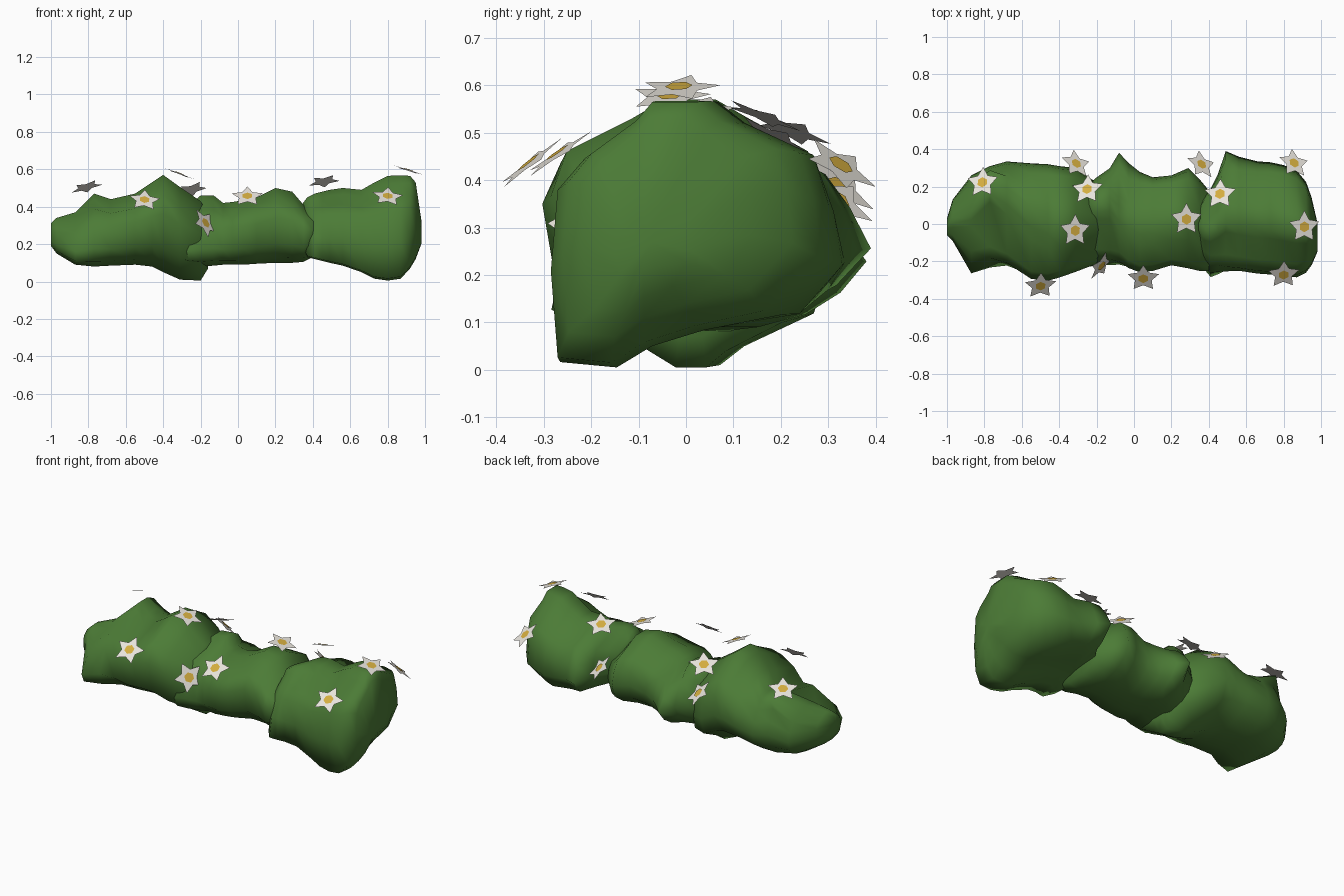
import bpy, bmesh, math
from mathutils import Vector


def material(name, rgb):
    m = bpy.data.materials.new(name)
    m.diffuse_color = (*rgb, 1)
    return m


LEAF = material("leaf green", (0.072, 0.20, 0.037))
PETAL = material("petal white", (0.80, 0.77, 0.71))
POLLEN = material("pollen yellow", (0.66, 0.42, 0.05))

# Bush cross-sections: u across (-1..1), v up (0..1)
ROUND = [(-.8, .07), (-.32, 0), (.32, 0), (.72, .08), (.92, .22), (1, .42), (.97, .62),
         (.85, .79), (.38, .93), (.15, 1), (-.2, 1), (-.42, .92), (-.85, .79), (-1, .6),
         (-.98, .25)]
SLANTED = [(-.95, .02), (-.55, 0), (-.3, .08), (.1, .14), (.86, .2), (1, .4), (.97, .62),
           (.88, .8), (.38, .92), (.18, 1), (-.22, 1), (-.36, .92), (-.75, .78),
           (-.95, .66), (-1, .35)]


def finish(bm, name, mats, smooth):
    me = bpy.data.meshes.new(name)
    bm.to_mesh(me)
    bm.free()
    for m in mats:
        me.materials.append(m)
    for p in me.polygons:
        p.use_smooth = smooth
    ob = bpy.data.objects.new(name, me)
    bpy.context.collection.objects.link(ob)
    return ob


def bush(name, profile, stations):
    """Loft along x; station = x, ymin, ymax, zmin, ztop, crown shift, base width,
    front lean (front recedes upward), back taper, extra taper under the back."""
    bm = bmesh.new()
    rings = []
    for x, y0, y1, z0, z1, shift, base, lean, taper, under in stations:
        ring = []
        for u, v in profile:
            f = base if v < .15 else 1
            if u < 0:
                f *= 1 - lean * (v - .3)
            else:
                f *= 1 - taper * abs(v - .4) - under * max(0, .4 - v)
            y = (y0 + y1) / 2 + u * f * (y1 - y0) / 2
            y += shift if v > .9 else 0
            ring.append(bm.verts.new((x, y, z0 + v * (z1 - z0))))
        rings.append(ring)
    n = len(profile)
    for a, b in zip(rings, rings[1:]):
        for i in range(n):
            j = (i + 1) % n
            bm.faces.new((a[i], a[j], b[j], b[i]))
    for ring in (rings[0], rings[-1]):
        c = bm.verts.new(sum((v.co for v in ring), Vector()) / n)
        for i in range(n):
            bm.faces.new((ring[i], ring[(i + 1) % n], c))
    bmesh.ops.recalc_face_normals(bm, faces=bm.faces)
    return finish(bm, name, [LEAF], True)


# Three overlapping bushes
bush("left_bush", ROUND, [
    (-1.0, -.06, .03, .19, .31, 0, 1, 0, 0, 0),
    (-.97, -.09, .13, .15, .34, 0, 1, .3, 0, 0),
    (-.87, -.26, .26, .09, .37, .05, 1, .7, .1, 0),
    (-.77, -.23, .31, .08, .47, .15, 1, .6, .1, 0),
    (-.68, -.225, .335, .085, .44, .1, .9, .2, .1, 0),
    (-.55, -.28, .325, .09, .47, .03, .8, -.15, .1, .1),
    (-.46, -.285, .32, .08, .53, 0, .7, -.2, .1, .1),
    (-.40, -.265, .31, .05, .57, 0, .6, -.25, .1, .1),
    (-.31, -.235, .30, .01, .505, 0, .5, -.25, .1, .1),
    (-.20, -.20, .22, .005, .43, 0, .5, -.2, 0, .1),
    (-.16, -.12, .14, .07, .36, 0, .6, 0, 0, 0)])
bush("middle_bush", ROUND, [
    (-.31, -.20, .10, .11, .22, 0, 1, .3, 0, 0),
    (-.26, -.23, .20, .09, .41, .08, 1, .6, .1, 0),
    (-.20, -.22, .25, .08, .46, .08, 1, .5, .2, 0),
    (-.13, -.22, .30, .085, .46, .07, 1, .4, .4, 0),
    (-.08, -.22, .385, .09, .42, -.01, 1, .2, .7, 0),
    (-.03, -.235, .33, .09, .425, -.01, 1, 0, .5, 0),
    (.03, -.25, .28, .09, .435, -.01, .9, -.1, .2, 0),
    (.10, -.24, .25, .095, .45, 0, .9, -.15, .1, 0),
    (.20, -.21, .26, .10, .50, 0, .9, -.15, .1, 0),
    (.29, -.225, .30, .10, .48, 0, .9, -.15, .2, 0),
    (.35, -.24, .24, .105, .41, 0, .9, -.15, .1, 0),
    (.40, -.235, .18, .13, .375, 0, .9, -.25, 0, 0),
    (.42, -.19, .10, .22, .35, 0, .9, -.2, 0, 0)])
bush("right_bush", SLANTED, [
    (.34, -.10, .08, .20, .41, 0, 1, .2, 0, 0),
    (.37, -.22, .14, .13, .45, 0, 1, .5, 0, 0),
    (.41, -.265, .19, .12, .47, 0, 1, .5, 0, 0),
    (.45, -.26, .27, .11, .48, 0, 1, .3, .2, 0),
    (.49, -.255, .39, .10, .49, 0, 1, .1, .5, 0),
    (.56, -.25, .36, .085, .50, 0, 1, 0, .35, 0),
    (.66, -.265, .335, .05, .49, 0, 1, 0, .2, .4),
    (.73, -.27, .33, .015, .53, 0, 1, 0, .15, .8),
    (.80, -.28, .315, .005, .565, 0, 1, 0, .1, 1.2),
    (.87, -.285, .285, .015, .567, 0, 1, 0, .1, 1.5),
    (.92, -.26, .225, .07, .565, 0, 1, 0, .1, 1.3),
    (.95, -.22, .14, .12, .53, 0, .9, 0, 0, 1),
    (.98, -.15, .01, .20, .33, 0, .9, 0, 0, 0)])


def flower(index, pos, normal):
    """Flat five-pointed blossom with a raised yellow heart."""
    bm = bmesh.new()
    star, heart = [], []
    for i in range(10):
        a = math.pi * (i / 5 + .5)
        r = .047 if i % 2 else .088
        star.append(bm.verts.new((r * math.cos(a), r * math.sin(a), 0)))
    c = bm.verts.new((0, 0, 0))
    for i in range(10):
        bm.faces.new((star[i], star[(i + 1) % 10], c))
    for i in range(6):
        a = math.pi * (i + .5) / 3
        heart.append(bm.verts.new((.029 * math.cos(a), .029 * math.sin(a), .004)))
    bm.faces.new(heart).material_index = 1
    ob = finish(bm, f"flower_{index}", [PETAL, POLLEN], False)
    ob.location = pos
    ob.rotation_mode = 'QUATERNION'
    ob.rotation_quaternion = Vector((0, 0, 1)).rotation_difference(Vector(normal))


# Blossoms: position, facing direction
FLOWERS = [
    ((-.81, .222, .505), (-.25, .32, .9)),
    ((-.50, -.33, .435), (.1, -.6, .75)),
    ((-.31, .322, .385), (.45, .53, .72)),
    ((-.315, -.035, .577), (.36, -.05, .94)),
    ((-.25, .185, .49), (-.25, .42, .87)),
    ((-.175, -.222, .312), (.70, -.55, .45)),
    ((.05, -.29, .455), (0, -.6, .8)),
    ((.28, .025, .552), (.28, 0, .96)),
    ((.36, .318, .358), (.5, .5, .7)),
    ((.46, .16, .535), (-.15, .35, .9)),
    ((.855, .325, .43), (.4, .5, .76)),
    ((.80, -.27, .455), (.1, -.55, .8)),
    ((.91, -.015, .595), (.3, -.06, .95))]
for k, (p, nrm) in enumerate(FLOWERS, 1):
    flower(k, p, nrm)
